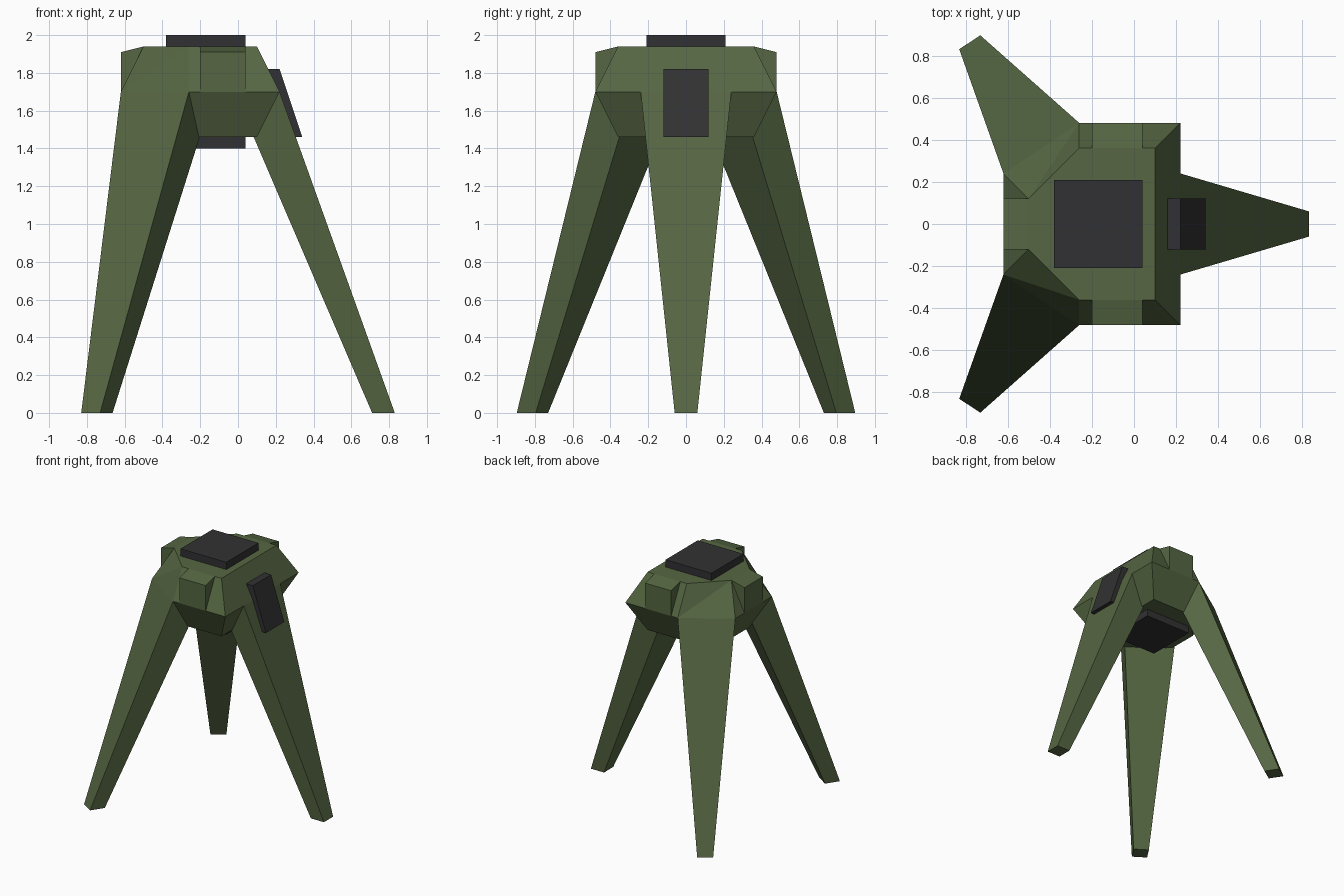
import bpy
import bmesh
from mathutils import Vector

if "Cube" in bpy.data.objects:
    bpy.data.objects.remove(bpy.data.objects["Cube"])


def material(name, rgb):
    m = bpy.data.materials.new(name)
    m.diffuse_color = (*rgb, 1.0)
    m.use_nodes = True
    m.node_tree.nodes["Principled BSDF"].inputs["Base Color"].default_value = m.diffuse_color
    return m


GREEN = material("olive green", (0.092, 0.134, 0.055))
DARK = material("charcoal", (0.031, 0.031, 0.033))


def loft(name, rings, mat, split=()):
    """Closed solid through rings of equal point count; 'split' walls are non-planar and cut in two."""
    bm = bmesh.new()
    vs = [[bm.verts.new(p) for p in ring] for ring in rings]
    n = len(rings[0])
    bm.faces.new(vs[0][::-1])
    bm.faces.new(vs[-1])
    for a, b in zip(vs, vs[1:]):
        for i in range(n):
            j = (i + 1) % n
            if i in split:
                bm.faces.new((a[i], a[j], b[j]))
                bm.faces.new((a[i], b[j], b[i]))
            else:
                bm.faces.new((a[i], a[j], b[j], b[i]))
    bmesh.ops.recalc_face_normals(bm, faces=bm.faces)
    me = bpy.data.meshes.new(name)
    bm.to_mesh(me)
    bm.free()
    me.materials.append(mat)
    ob = bpy.data.objects.new(name, me)
    bpy.context.collection.objects.link(ob)
    return ob


def rect(x0, x1, y0, y1, z):
    return [(x0, y0, z), (x1, y0, z), (x1, y1, z), (x0, y1, z)]


def leg(name, top, foot):
    """Tapered leg from its outer top edge and outer foot edge, thickness 0.24 to 0.12."""
    rings = []
    for (p, q), z, t in ((foot, 0.0, 0.12), (top, 1.70, 0.24)):
        p, q = Vector((*p, z)), Vector((*q, z))
        d = (q - p).normalized()
        inward = Vector((-d.y, d.x, 0)) * t
        rings.append([p, q, q + inward, p + inward])
    return loft(name, rings, GREEN)


# Body: faceted hull, widest at mid height, cut corners above the rear legs
wide = [(0.22, -0.48), (0.22, 0.48), (-0.26, 0.48), (-0.62, 0.24), (-0.62, -0.24), (-0.26, -0.48)]
narrow = [(0.10, -0.36), (0.10, 0.36), (-0.26, 0.36), (-0.50, 0.12), (-0.50, -0.12), (-0.26, -0.36)]
loft("body", [[(*p, z) for p in ring] for ring, z in
              ((narrow, 1.46), (wide, 1.70), (narrow, 1.94))], GREEN, split=(2, 4))

# Legs: one to the right, a mirrored pair to the left
leg("right_leg", ((0.22, -0.24), (0.22, 0.24)), ((0.83, -0.06), (0.83, 0.06)))
leg("left_back_leg", ((-0.26, 0.48), (-0.62, 0.24)), ((-0.73, 0.896), (-0.83, 0.83)))
leg("left_front_leg", ((-0.62, -0.24), (-0.26, -0.48)), ((-0.83, -0.83), (-0.73, -0.896)))


# Housings: blocks with sloping tops standing out of the upper hull
def housing(name, place, a, b, outer, inner):
    prof = [(outer, 1.70), (outer, 1.91), (inner, 1.94), (inner, 1.70)]
    loft(name, [[place(s, d, z) for d, z in prof] for s in (a, b)], GREEN)


for side, s in (("front", -1), ("back", 1)):
    housing(side + "_housing", lambda u, d, z: (u, s * d, z), -0.20, 0.04, 0.48, 0.36)
housing("left_housing", lambda u, d, z: (-d, u, z), -0.12, 0.12, 0.62, 0.50)

# Dark panels on the top, underside and above the right leg
loft("top_panel", [rect(-0.38, 0.04, -0.21, 0.21, z) for z in (1.94, 2.0)], DARK)
loft("bottom_panel", [rect(-0.38, 0.04, -0.21, 0.21, z) for z in (1.40, 1.46)], DARK)
loft("side_panel", [rect(0.28, 0.34, -0.12, 0.12, 1.46), rect(0.16, 0.22, -0.12, 0.12, 1.82)], DARK)
